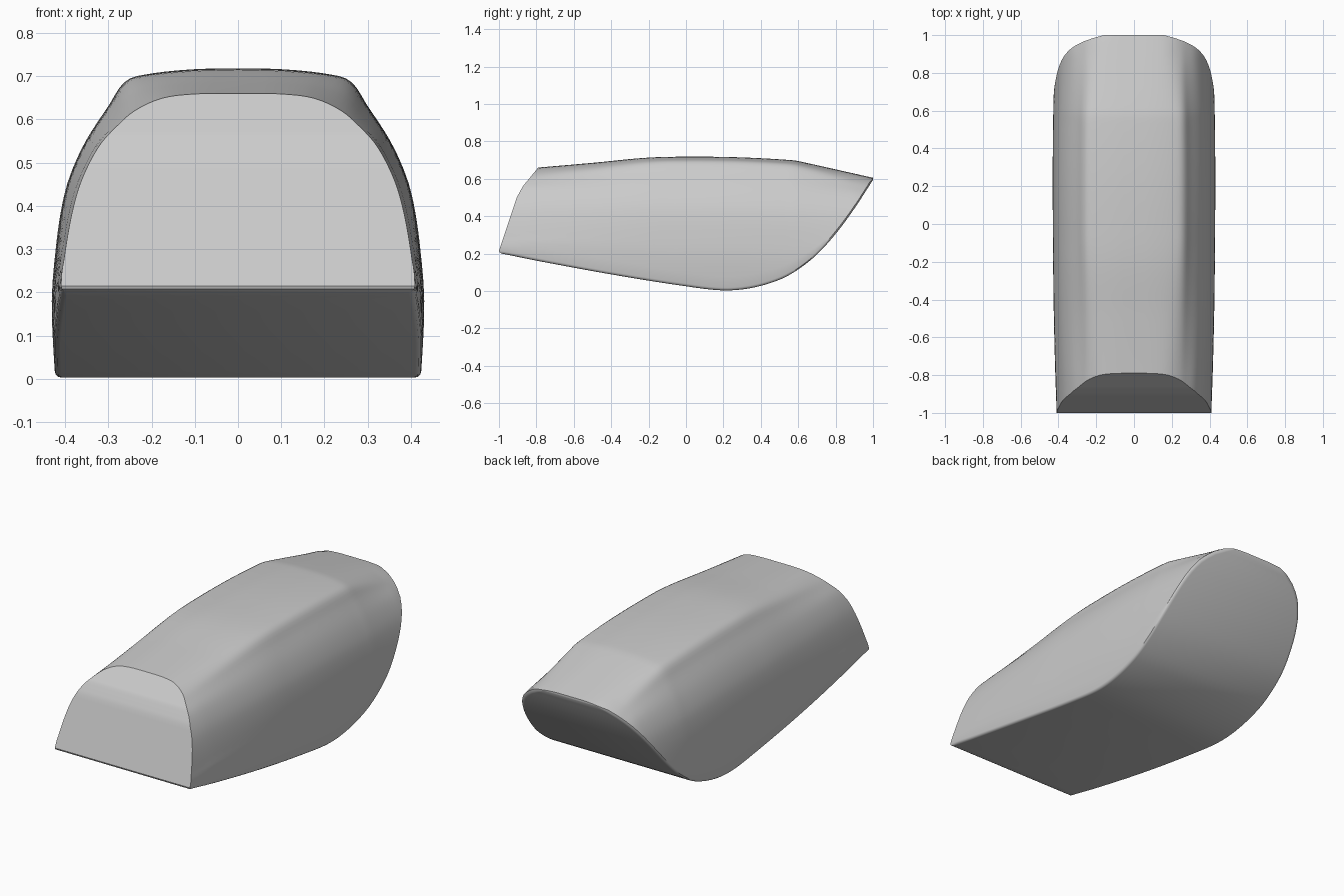
import bpy, bmesh, math
from mathutils import Vector

if "Cube" in bpy.data.objects:
    bpy.data.objects.remove(bpy.data.objects["Cube"], do_unlink=True)


def lerp(pts, v):
    """Straight interpolation through (key, value) pairs."""
    if v <= pts[0][0]:
        return pts[0][1]
    for (a, p), (b, q) in zip(pts, pts[1:]):
        if v <= b:
            return p + (q - p) * (v - a) / (b - a)
    return pts[-1][1]


def smooth(pts, v):
    """Cubic interpolation through (key, value) pairs."""
    n = len(pts)
    v = min(max(v, pts[0][0]), pts[-1][0])
    i = max(k for k in range(n - 1) if pts[k][0] <= v)

    def slope(k):
        a, b = pts[max(k - 1, 0)], pts[min(k + 1, n - 1)]
        return (b[1] - a[1]) / (b[0] - a[0])
    (a, p), (b, q) = pts[i], pts[i + 1]
    h = b - a
    t = (v - a) / h
    return (p * (2*t**3 - 3*t*t + 1) + q * (3*t*t - 2*t**3)
            + h * slope(i) * (t**3 - 2*t*t + t) + h * slope(i + 1) * (t**3 - t*t))


# Side profile: top line, underside, front face, half width along the length
TOP = [(-1, .643), (-.79, .66), (-.5, .685), (-.2, .713), (.05, .718), (.3, .714),
       (.57, .699), (.62, .69), (.8, .65), (1, .605)]
BOTTOM = [(-1, .2), (-.8, .16), (-.4, .088), (0, .025), (.2, .003), (.35, .016),
          (.5, .06), (.6, .115), (.7, .195), (.8, .305), (.9, .44), (1, .594)]
FRONT = [(.2, -.985), (.206, -.997), (.215, -1), (.5, -.905), (.56, -.872), (.66, -.79)]
WIDTH = [(-1, .41), (-.5, .424), (0, .43), (.4, .43), (1, .42)]
CREASE = [(-.8, 0), (-.1, 1), (.55, 1), (.9, 0)]

# Cross-section halves (x, depth below the top): round ends, creased middle
ROUND = [(0, 0), (.1, .001), (.18, .01), (.245, .036), (.29, .07), (.335, .115),
         (.375, .185), (.4, .26), (.42, .36), (.43, .45), (.43, .75)]
CREASED = [(0, 0), (.1, .002), (.2, .012), (.26, .03), (.3, .088), (.35, .165),
           (.385, .24), (.405, .31), (.42, .41), (.43, .55), (.42, .75)]
AXES = [[[(i, p[k]) for i, p in enumerate(s)] for k in (0, 1)] for s in (ROUND, CREASED)]
ROWS, STATIONS = 36, 64


def section(y, s):
    m = lerp(CREASE, y)
    x, d = [smooth(AXES[0][k], s) * (1 - m) + smooth(AXES[1][k], s) * m for k in (0, 1)]
    return x * smooth(WIDTH, y) / .43, d


def station(yb):
    """Half ring from the top centre down to the rounded lower rim."""
    low = smooth(BOTTOM, yb)
    height = smooth(TOP, yb) - low
    r = min(.015, height * .4)
    slant = max(0, 1 - (yb + 1) / .8)

    def lean(z):
        return yb + slant * (lerp(FRONT, z) + 1)
    lo, hi = 0, len(ROUND) - 1
    for _ in range(24):
        mid = (lo + hi) / 2
        lo, hi = (mid, hi) if section(yb, mid)[1] < height - r else (lo, mid)
    ring = []
    for i in range(ROWS):
        s = lo * i / (ROWS - 1)
        y = yb
        for _ in range(5):
            x, d = section(y, s)
            z = max(smooth(TOP, y) - d, low + r)
            y = lean(z)
        ring.append(Vector((x, y, z)))
    edge = ring[-1].x
    for a in (30, 60, 90):
        a = math.radians(a)
        z = low + r * (1 - math.sin(a))
        ring.append(Vector((edge - r * (1 - math.cos(a)), lean(z), z)))
    return ring


# Loft the padded body and close its front, underside and tail
bm = bmesh.new()
right, left = [], []
for k in range(STATIONS):
    t = k / (STATIONS - 1)
    ring = station(-1 + 2 * (.5 * t + .5 * math.sin(t * math.pi / 2)))
    right.append([bm.verts.new(p) for p in ring])
    left.append([right[-1][0]] + [bm.verts.new((-p.x, p.y, p.z)) for p in ring[1:]])
for side in (right, left):
    for a, b in zip(side, side[1:]):
        for i in range(len(a) - 1):
            bm.faces.new((a[i], a[i + 1], b[i + 1], b[i]))
for k in range(STATIONS - 1):
    bm.faces.new((left[k][-1], right[k][-1], right[k + 1][-1], left[k + 1][-1]))
for k in (0, -1):
    a, b = left[k], right[k]
    bm.faces.new((a[0], a[1], b[1]))
    for i in range(1, len(a) - 1):
        bm.faces.new((a[i], a[i + 1], b[i + 1], b[i]))
bmesh.ops.recalc_face_normals(bm, faces=bm.faces)
mesh = bpy.data.meshes.new("seat_cushion")
bm.to_mesh(mesh)
bm.free()
seat = bpy.data.objects.new("seat_cushion", mesh)
bpy.context.collection.objects.link(seat)

# Plain grey covering
grey = bpy.data.materials.new("light_grey")
grey.use_nodes = True
grey.diffuse_color = (.6, .6, .6, 1)
grey.node_tree.nodes["Principled BSDF"].inputs["Base Color"].default_value = (.6, .6, .6, 1)
mesh.materials.append(grey)

bpy.ops.object.select_all(action='DESELECT')
seat.select_set(True)
bpy.context.view_layer.objects.active = seat
bpy.ops.object.shade_smooth_by_angle(angle=math.radians(32))
